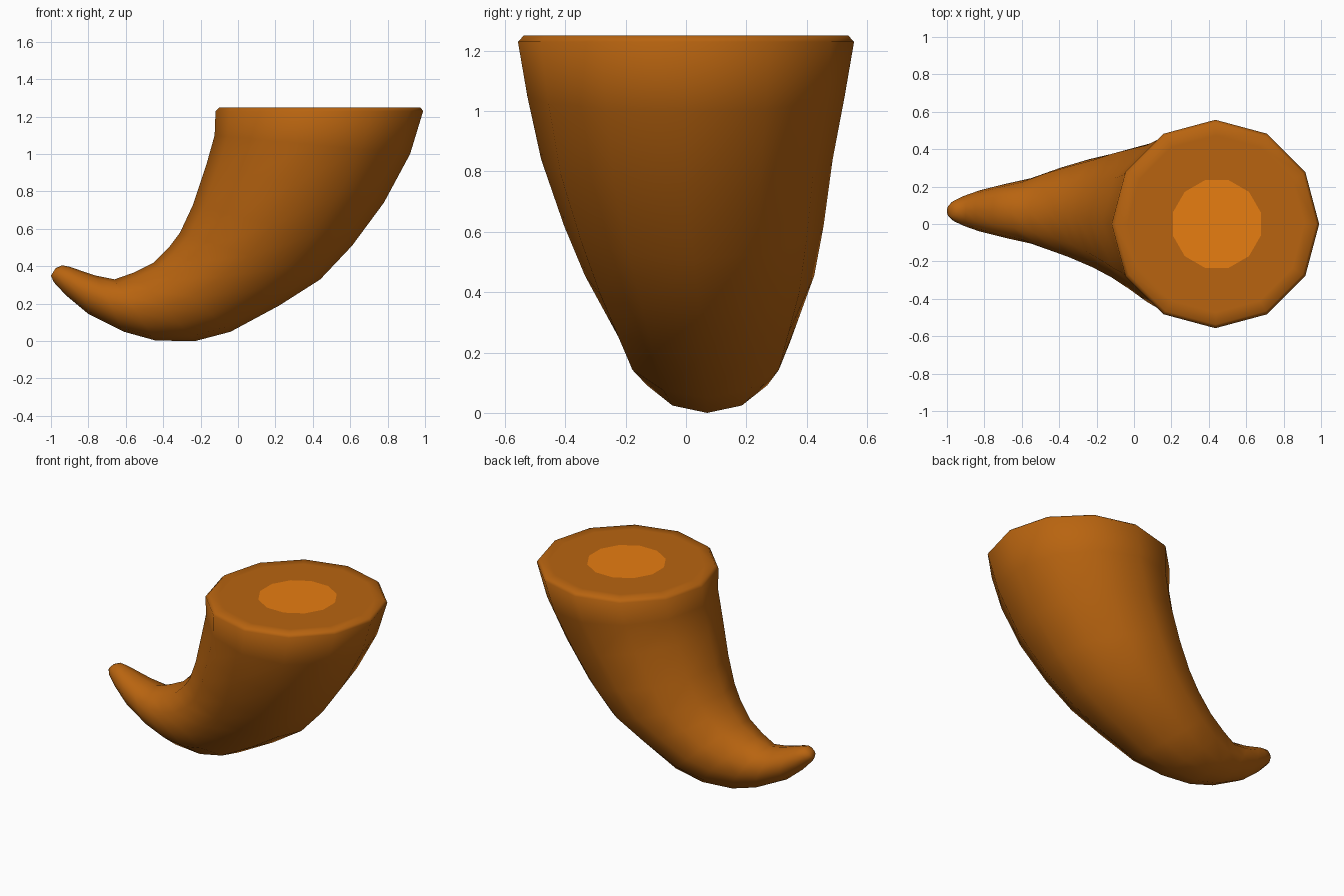
import bpy, bmesh, math
from mathutils import Vector


def material(name, rgb):
    m = bpy.data.materials.new(name)
    m.diffuse_color = (*rgb, 1)
    return m


SIDES = 12
# Cross-sections, tip to base:
# inner x, inner z, outer x, outer z, sideways centre, sideways half-width
SECTIONS = [
    (-0.975, 0.390, -1.000, 0.350, 0.07, 0.030),
    (-0.940, 0.405, -0.985, 0.315, 0.07, 0.055),
    (-0.900, 0.397, -0.920, 0.245, 0.07, 0.080),
    (-0.850, 0.380, -0.800, 0.145, 0.07, 0.110),
    (-0.760, 0.350, -0.610, 0.050, 0.07, 0.145),
    (-0.660, 0.330, -0.440, 0.003, 0.07, 0.175),
    (-0.560, 0.365, -0.230, 0.000, 0.07, 0.230),
    (-0.450, 0.420, -0.040, 0.050, 0.065, 0.280),
    (-0.370, 0.500, 0.220, 0.190, 0.055, 0.330),
    (-0.310, 0.580, 0.440, 0.330, 0.045, 0.380),
    (-0.240, 0.730, 0.610, 0.510, 0.026, 0.430),
    (-0.170, 0.940, 0.780, 0.740, 0.003, 0.483),
    (-0.125, 1.100, 0.920, 1.000, 0.0, 0.526),
    (-0.120, 1.230, 0.990, 1.230, 0.0, 0.557),
    (-0.100, 1.250, 0.975, 1.250, 0.0, 0.538),
    (-0.035, 1.250, 0.910, 1.250, 0.0, 0.473),
    (0.200, 1.250, 0.686, 1.250, 0.0, 0.243),   # edge of the core
]

bm = bmesh.new()
rings = []
for n, (ix, iz, ox, oz, cy, w) in enumerate(SECTIONS):
    inner, outer = Vector((ix, cy, iz)), Vector((ox, cy, oz))
    mid, half = (inner + outer) / 2, (outer - inner) / 2
    turn = math.pi / SIDES if n == len(SECTIONS) - 1 else 0
    ring = []
    for i in range(SIDES):
        a = 2 * math.pi * i / SIDES + turn
        ring.append(bm.verts.new(mid + half * math.cos(a) + Vector((0, w * math.sin(a), 0))))
    rings.append(ring)

# Skin between neighbouring sections, then close both ends
for a, b in zip(rings, rings[1:]):
    for i in range(SIDES):
        j = (i + 1) % SIDES
        bm.faces.new((a[i], a[j], b[j], b[i]))
bm.faces.new(list(reversed(rings[0])))
core = bm.faces.new(rings[-1])
core.material_index = 1

bmesh.ops.recalc_face_normals(bm, faces=bm.faces)
for f in bm.faces:
    f.smooth = True
core.smooth = False

mesh = bpy.data.meshes.new("horn")
bm.to_mesh(mesh)
bm.free()
mesh.materials.append(material("amber brown", (0.48, 0.127, 0.005)))
mesh.materials.append(material("light orange core", (0.86, 0.22, 0.006)))
horn = bpy.data.objects.new("horn", mesh)
bpy.context.collection.objects.link(horn)
